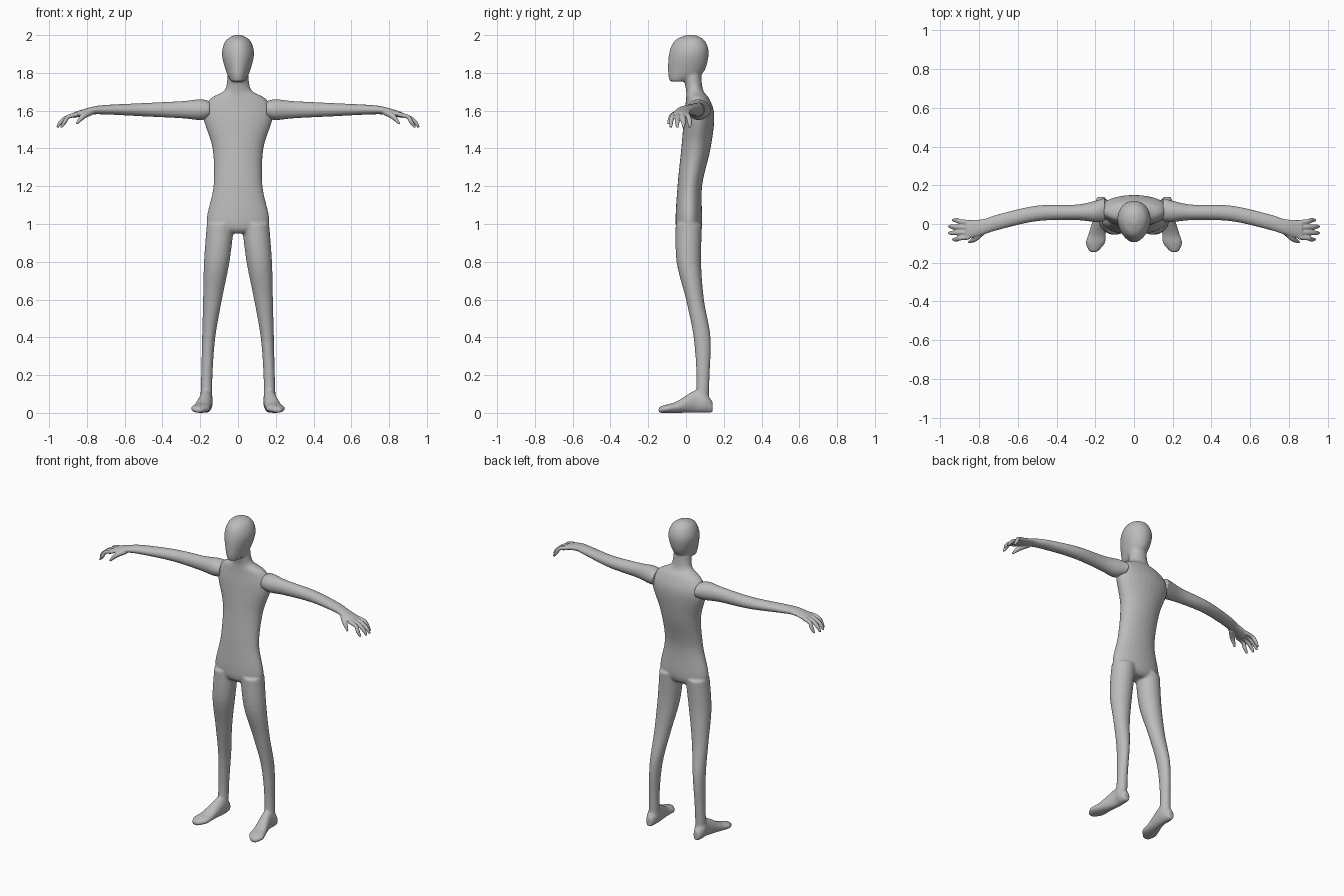
import bpy
import bmesh
import math
from mathutils import Vector

cube = bpy.data.objects.get("Cube")
if cube:
    bpy.data.objects.remove(cube, do_unlink=True)

X, Y, Z = Vector((1, 0, 0)), Vector((0, 1, 0)), Vector((0, 0, 1))
SIDES = 28

shade = (.5, .5, .5, 1)
grey = bpy.data.materials.new("plain grey")
grey.use_nodes = True
grey.diffuse_color = shade
grey.node_tree.nodes["Principled BSDF"].inputs["Base Color"].default_value = shade


def refine(sections, steps=6):
    """Smoothly interpolate between the given cross-sections."""
    last = len(sections) - 1
    result = []
    for i in range(last):
        before, start = sections[max(i - 1, 0)], sections[i]
        end, after = sections[i + 1], sections[min(i + 2, last)]
        for k in range(steps):
            t = k / steps
            result.append([q + t * (r - p) / 2 + t * t * (2 * p - 5 * q + 4 * r - s) / 2
                           + t ** 3 * (3 * q - p - 3 * r + s) / 2
                           for p, q, r, s in zip(before, start, end, after)])
    return result + [list(sections[last])]


def loft(bm, sections, u=None, v=None, side=1, taper=0):
    """Skin elliptical sections (x, y, z, radius u, radius v); without axes, follow the path."""
    rows = refine(sections)
    points = [Vector(row[:3]) for row in rows]
    rings = []
    for i, row in enumerate(rows):
        across, over = u, v
        if across is None:
            along = points[min(i + 1, len(rows) - 1)] - points[max(i - 1, 0)]
            over = along.cross(Y).normalized()
            across = over.cross(along).normalized()
        ring = []
        for k in range(SIDES):
            angle = math.tau * k / SIDES
            swell = 1 + taper * math.sin(angle)
            point = (points[i] + across * (row[3] * math.cos(angle) * swell)
                     + over * (row[4] * math.sin(angle)))
            ring.append(bm.verts.new((point.x * side, point.y, point.z)))
        rings.append(ring)
    for low, high in zip(rings, rings[1:]):
        for k in range(SIDES):
            n = (k + 1) % SIDES
            bm.faces.new((low[k], low[n], high[n], high[k]))
    bm.faces.new(rings[0][::-1])
    bm.faces.new(rings[-1])


def upright(rows):
    """Turn (height, inner edge, outer edge, front, back) into sections."""
    return [((inner + outer) / 2, (front + back) / 2, z, (outer - inner) / 2, (back - front) / 2)
            for z, inner, outer, front, back in rows]


def centred(rows):
    """Turn (height, half width, front, back) into sections around the middle."""
    return upright([(z, -half, half, front, back) for z, half, front, back in rows])


def finish(bm, name, voxel, passes):
    """Fuse the lofts of one part into a single smooth skin."""
    bmesh.ops.recalc_face_normals(bm, faces=bm.faces)
    mesh = bpy.data.meshes.new(name)
    bm.to_mesh(mesh)
    bm.free()
    mesh.materials.append(grey)
    obj = bpy.data.objects.new(name, mesh)
    bpy.context.collection.objects.link(obj)
    for face in mesh.polygons:
        face.use_smooth = True
    fuse = obj.modifiers.new("fuse", "REMESH")
    fuse.mode = "VOXEL"
    fuse.voxel_size = voxel
    fuse.use_smooth_shade = True
    soften = obj.modifiers.new("soften", "SMOOTH")
    soften.factor = .5
    soften.iterations = passes


# Torso from crotch to neck
torso = centred([
    (.95, .06, -.03, .06), (1, .165, -.055, .085), (1.2, .13, -.045, .085),
    (1.4, .135, -.025, .13), (1.57, .185, -.01, .15), (1.66, .15, 0, .125),
    (1.71, .07, 0, .09), (1.8, .055, -.02, .08)])

# Head from chin to crown
head = centred([
    (1.755, .035, -.085, 0), (1.8, .06, -.095, .09), (1.9, .085, -.09, .12),
    (1.97, .065, -.06, .1), (2, .02, 0, .05)])

# Leg from ankle to hip
leg = upright([
    (.05, .135, .2, .05, .12), (.2, .135, .195, .055, .125), (.4, .12, .19, .04, .13),
    (.6, .085, .185, 0, .095), (.8, .045, .18, -.05, .08), (1, .02, .165, -.055, .085)])

# Foot from heel to toe, flat on the ground and turned slightly outward
foot = [(.17 + max(0, .05 - y) / 5, y, top / 2, half, top / 2) for y, half, top in [
    (.14, .02, .06), (.1, .035, .11), (.05, .035, .12),
    (-.05, .045, .06), (-.1, .05, .045), (-.145, .02, .03)]]

bm = bmesh.new()
loft(bm, torso, X, Y)
loft(bm, head, X, Y, taper=.1)
for side in (1, -1):
    loft(bm, leg, X, Y, side)
    loft(bm, foot, X, Z, side)
finish(bm, "body", .007, 5)

# Arm and palm from shoulder to knuckles, drooping past the wrist
arm = [(x, y, 1.605 - max(0, x - .7) ** 2, depth, height) for x, y, depth, height in [
    (.15, .075, .06, .045), (.2, .065, .055, .055), (.3, .06, .04, .045), (.5, .055, .04, .035),
    (.7, .01, .04, .025), (.78, -.015, .04, .02), (.87, -.03, .05, .015)]]

thumb = [(.78, -.035, 1.59, .018, .015), (.82, -.075, 1.57, .015, .015),
         (.855, -.095, 1.53, .006, .006)]


def finger(spread):
    """A curled finger; the outer ones are shorter and fan out."""
    knuckle, tip = spread * .025 - .03, spread * .033 - .03
    reach = .96 - .01 * spread ** 2
    return [(.85, knuckle, 1.58, .013, .012),
            (.9, (knuckle + tip) / 2, 1.567, .012, .011),
            (reach - .02, tip, 1.54, .012, .011),
            (reach, tip, 1.51, .006, .006)]


for side, label in ((1, "left"), (-1, "right")):
    bm = bmesh.new()
    loft(bm, arm, Y, Z, side)
    loft(bm, thumb, side=side)
    for place in range(4):
        loft(bm, finger(place - 1.5), side=side)
    finish(bm, label + "_arm", .0045, 2)
